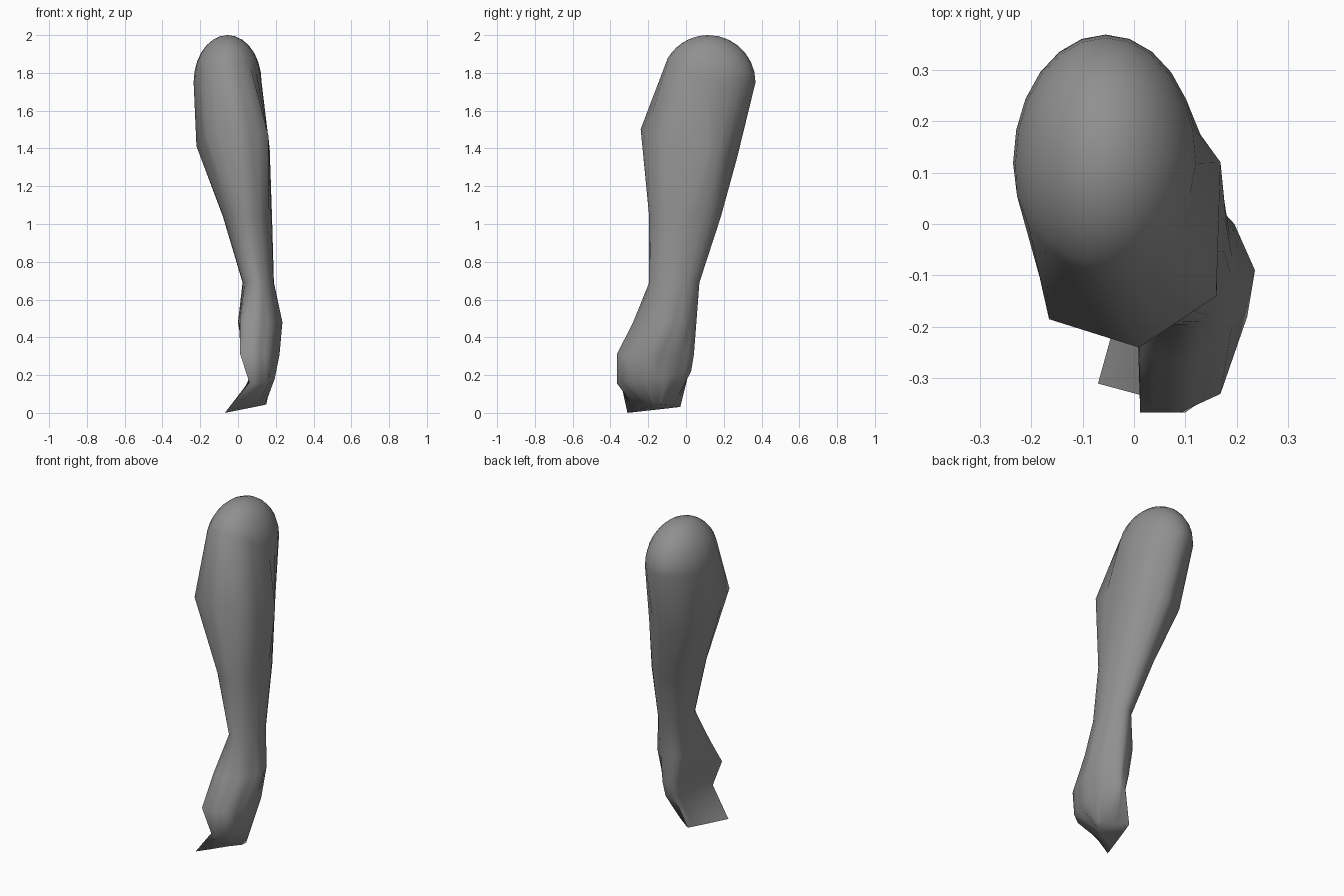
import bpy, bmesh, math

if "Cube" in bpy.data.objects:
    bpy.data.objects.remove(bpy.data.objects["Cube"])

SUB = 3            # each of the 8 section edges is split in three
N = 8 * SUB


def section(points, z0, slope_y=0.0, slope_x=0.0):
    """Eight-cornered section, split along its edges, on a tilted plane."""
    ring = []
    for i, (x0, y0) in enumerate(points):
        x1, y1 = points[(i + 1) % 8]
        for k in range(SUB):
            t = k / SUB
            x, y = x0 + (x1 - x0) * t, y0 + (y1 - y0) * t
            ring.append((x, y, z0 + slope_x * x + slope_y * y))
    return ring


def oval(cx, cy, rx, ry, z):
    return [(cx + rx * math.sin(2 * math.pi * i / N),
             cy - ry * math.cos(2 * math.pi * i / N), z) for i in range(N)]


def dome_ring(f):
    """Ring of the shoulder dome; its lower rim rises towards the front."""
    ring = []
    for i in range(N):
        u = 2 * math.pi * i / N
        a = f * math.radians(90 - 31 * max(0, math.cos(u)))
        ring.append((-0.055 + 0.18 * math.sin(a) * math.sin(u),
                     0.118 - 0.25 * math.sin(a) * math.cos(u),
                     1.75 + 0.25 * math.cos(a)))
    return ring


# rounded shoulder
rings = [dome_ring(i / 7) for i in range(1, 8)]

# elbow bulge, forearm and wrist
rings.append(section([(0.01, -0.24), (0.16, -0.14), (0.168, 0.12), (0.11, 0.2),
                      (-0.02, 0.27), (-0.16, 0.2), (-0.22, 0.06), (-0.165, -0.185)],
                     1.43, -0.3))
rings.append(oval(0.05, -0.005, 0.13, 0.19, 1.04))
rings.append(oval(0.107, -0.062, 0.083, 0.133, 0.69))

# hand: back of hand, thumb ridge, knuckles, curled fingertips
rings.append(section([(0.1, -0.28), (0.19, -0.2), (0.235, -0.09), (0.195, 0.0),
                      (0.12, 0.055), (0.035, 0.03), (0.0, -0.08), (0.01, -0.25)], 0.48))
rings.append(section([(0.09, -0.366), (0.168, -0.33), (0.22, -0.18), (0.2, -0.06),
                      (0.13, 0.042), (0.055, 0.02), (0.035, -0.12), (0.012, -0.366)], 0.31))
rings.append(section([(0.1, -0.366), (0.165, -0.32), (0.195, -0.2), (0.175, -0.08),
                      (0.12, 0.027), (0.07, 0.01), (0.07, -0.12), (0.06, -0.345)], 0.215, 0.16))
rings.append(section([(0.0, -0.26), (0.08, -0.2), (0.14, -0.165), (0.15, -0.135),
                      (0.1, -0.09), (0.01, -0.03), (-0.02, -0.13), (-0.07, -0.31)],
                     0.0322, 0.07, 0.15))

# skin the sections into one closed surface
bm = bmesh.new()
loops = [[bm.verts.new(p) for p in r] for r in rings]
for a, b in zip(loops, loops[1:]):
    for i in range(N):
        j = (i + 1) % N
        bm.faces.new((a[i], b[i], b[j], a[j]))
top = bm.verts.new((-0.055, 0.118, 2.0))
for i in range(N):
    bm.faces.new((top, loops[0][i], loops[0][(i + 1) % N]))
bm.faces.new(loops[-1])
bmesh.ops.recalc_face_normals(bm, faces=bm.faces)

mesh = bpy.data.meshes.new("arm")
bm.to_mesh(mesh)
bm.free()
arm = bpy.data.objects.new("arm", mesh)
bpy.context.collection.objects.link(arm)

# dark grey surface
grey = bpy.data.materials.new("dark_grey")
grey.diffuse_color = (0.28, 0.28, 0.28, 1)
grey.use_nodes = True
grey.node_tree.nodes["Principled BSDF"].inputs["Base Color"].default_value = grey.diffuse_color
mesh.materials.append(grey)

bpy.context.view_layer.objects.active = arm
arm.select_set(True)
bpy.ops.object.shade_smooth_by_angle(angle=math.radians(75))
